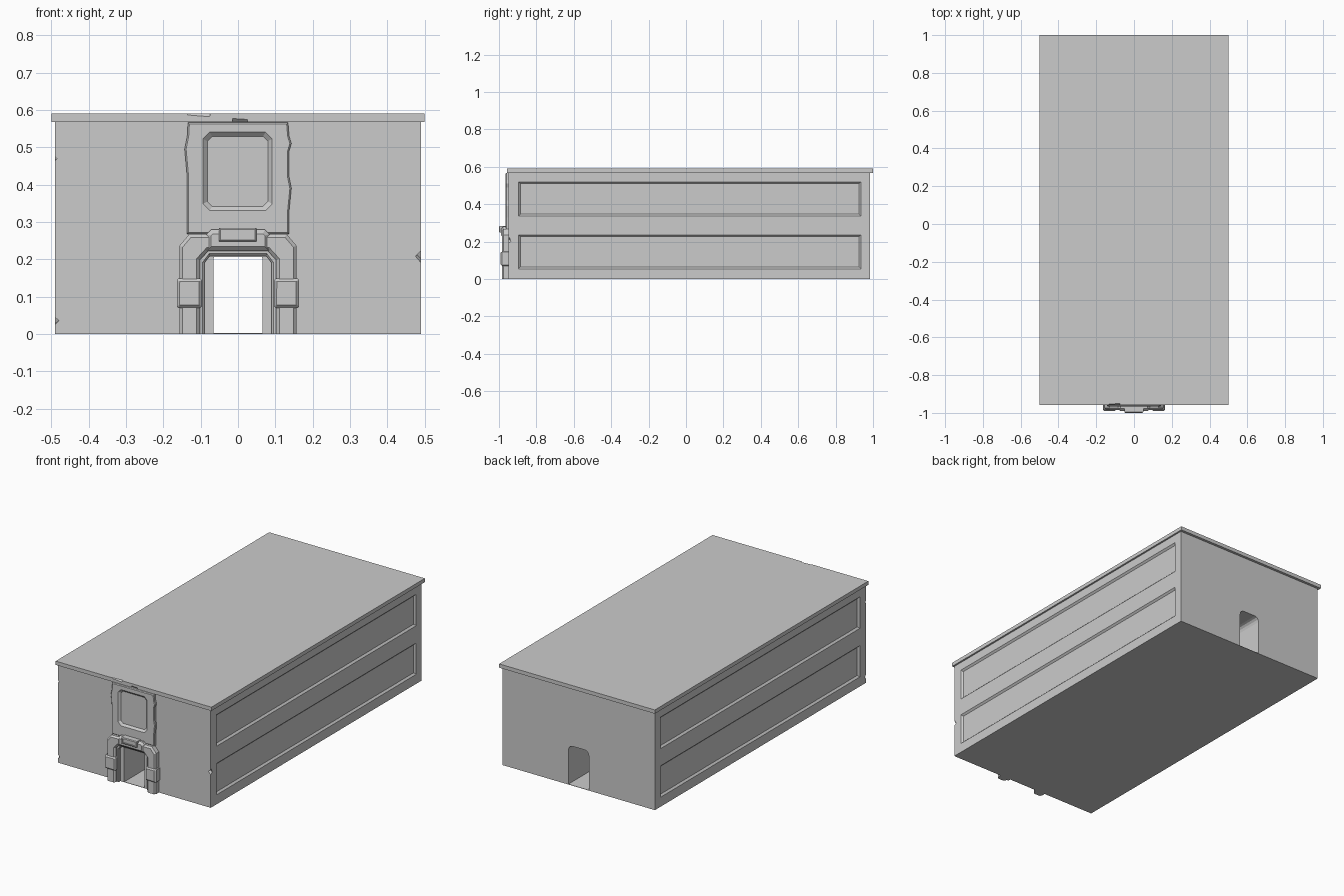
import bpy, bmesh
from mathutils import Vector, Matrix, Euler

if "Cube" in bpy.data.objects:
    bpy.data.objects.remove(bpy.data.objects["Cube"])


def finish(name, bm):
    bmesh.ops.recalc_face_normals(bm, faces=bm.faces)
    me = bpy.data.meshes.new(name)
    bm.to_mesh(me)
    bm.free()
    ob = bpy.data.objects.new(name, me)
    bpy.context.collection.objects.link(ob)
    return ob


def prism(name, pts, y_back, y_front, bevel=0.0):
    """Extrude an x-z outline along y, optionally bevelling the front rim."""
    bm = bmesh.new()
    back = [bm.verts.new((x, y_back, z)) for x, z in pts]
    front = [bm.verts.new((x, y_front, z)) for x, z in pts]
    n = len(pts)
    bm.faces.new(back)
    face = bm.faces.new(front[::-1])
    for i in range(n):
        j = (i + 1) % n
        bm.faces.new((back[i], front[i], front[j], back[j]))
    bmesh.ops.recalc_face_normals(bm, faces=bm.faces)
    if bevel:
        rim = [e for e in face.edges if max(v.co.z for v in e.verts) > 1e-4]
        bmesh.ops.bevel(bm, geom=rim, offset=bevel, segments=1, affect='EDGES')
    return finish(name, bm)


def rect(x0, x1, z0, z1, c=0.0):
    """Rectangle outline with optional chamfered corners."""
    if not c:
        return [(x0, z0), (x1, z0), (x1, z1), (x0, z1)]
    return [(x0 + c, z0), (x1 - c, z0), (x1, z0 + c), (x1, z1 - c),
            (x1 - c, z1), (x0 + c, z1), (x0, z1 - c), (x0, z0 + c)]


def mirrored(half):
    """Complete an outline given from the left side to the centre."""
    return half + [(-x, z) for x, z in reversed(half)]


def loft(name, ring_a, ring_b):
    bm = bmesh.new()
    a = [bm.verts.new(p) for p in ring_a]
    b = [bm.verts.new(p) for p in ring_b]
    n = len(a)
    bm.faces.new(a)
    bm.faces.new(b[::-1])
    for i in range(n):
        j = (i + 1) % n
        bm.faces.new((a[i], b[i], b[j], a[j]))
    return finish(name, bm)


def cut(ob, cutter):
    cutter.hide_render = True
    mod = ob.modifiers.new("cut", 'BOOLEAN')
    mod.operation = 'DIFFERENCE'
    mod.solver = 'EXACT'
    mod.object = cutter
    bpy.context.view_layer.objects.active = ob
    bpy.ops.object.modifier_apply(modifier=mod.name)
    bpy.data.objects.remove(cutter, do_unlink=True)


def chip(ob, loc, size, rot):
    """Knock a small faceted chip out of an edge."""
    bm = bmesh.new()
    mat = Matrix.Translation(loc) @ Euler(rot).to_matrix().to_4x4() @ Matrix.Diagonal((*size, 1))
    bmesh.ops.create_cube(bm, size=1, matrix=mat)
    cut(ob, finish("chip_cutter", bm))


WALL = -0.95

# main hall and roof slab
hall = prism("hall_body", rect(-0.49, 0.49, 0, 0.575), 0.985, WALL)
roof = prism("roof_slab", rect(-0.5, 0.5, 0.568, 0.59), 1.0, -0.958)

# passage running through the hall, leaving a thin floor
passage = mirrored([(-0.066, 0.002), (-0.066, 0.2), (-0.062, 0.215), (-0.053, 0.225), (-0.04, 0.229)])
cut(hall, prism("passage_cutter", passage, 1.1, -1.1))

# two long recessed panels on each side
for s in (-1, 1):
    for z0, z1 in ((0.055, 0.237), (0.337, 0.52)):
        def ring(x, d):
            return [(s * x, y, z) for y, z in rect(-0.895 + d, 0.935 - d, z0 + d, z1 - d)]
        cut(hall, loft("side_panel_cutter", ring(0.5, -0.01), ring(0.48, 0.01)))

# chipped edges
for loc, k in (((-0.49, WALL, 0.035), 0.014), ((-0.49, WALL, 0.47), 0.009), ((0.49, WALL, 0.208), 0.02)):
    chip(hall, loc, (k, k, k), (0.6, 0.78, 0.2))
chip(roof, (-0.105, -0.958, 0.594), (0.06, 0.014, 0.014), (0.78, 0.08, 0))
chip(roof, (0.005, -0.958, 0.566), (0.04, 0.014, 0.014), (0.78, 0.06, 0))

# raised plate above the door with a recessed window
plate = prism("front_plate", [
    (-0.137, 0.268), (0.137, 0.268), (0.137, 0.33), (0.143, 0.39), (0.137, 0.42), (0.137, 0.49),
    (0.143, 0.51), (0.137, 0.53), (0.134, 0.566), (-0.134, 0.566), (-0.136, 0.53), (-0.143, 0.495), (-0.137, 0.43)],
    WALL + 0.01, -0.965, 0.004)
outer = rect(-0.094, 0.092, 0.33, 0.541, 0.018)
inner = rect(-0.082, 0.080, 0.342, 0.529, 0.013)
cut(plate, loft("window_cutter", [(x, -0.9655, z) for x, z in outer], [(x, -0.954, z) for x, z in inner]))

# thin inner door trim
prism("door_trim", mirrored([(-0.112, 0), (-0.112, 0.215), (-0.095, 0.24)])
      + mirrored([(-0.09, 0), (-0.09, 0.19), (-0.075, 0.21)])[::-1], WALL + 0.01, -0.966, 0.005)
prism("door_lintel", rect(-0.09, 0.09, 0.206, 0.23), WALL + 0.01, -0.958)

# heavy outer arch
prism("door_arch", mirrored([(-0.157, 0), (-0.157, 0.236), (-0.13, 0.268)])
      + mirrored([(-0.102, 0), (-0.102, 0.198), (-0.08, 0.222)])[::-1], WALL + 0.01, -0.984, 0.009)

# clamp blocks on the columns
for s, side in ((-1, "left"), (1, "right")):
    x0, x1 = sorted((s * 0.164, s * 0.096))
    prism(side + "_clamp_block", rect(x0, x1, 0.07, 0.148, 0.004), WALL + 0.01, -0.991, 0.008)

# keystone: sloped underside with a raised box on top
prism("keystone", [(-0.084, 0.222), (0.084, 0.222), (0.084, 0.268), (0.072, 0.28), (-0.072, 0.28), (-0.084, 0.268)],
      WALL + 0.01, -0.99, 0.012)
box = prism("keystone_box", rect(-0.051, 0.049, 0.248, 0.284), WALL + 0.01, -1.0, 0.004)
cut(box, prism("box_recess_cutter", rect(-0.04, 0.038, 0.256, 0.276), -0.996, -1.01))
